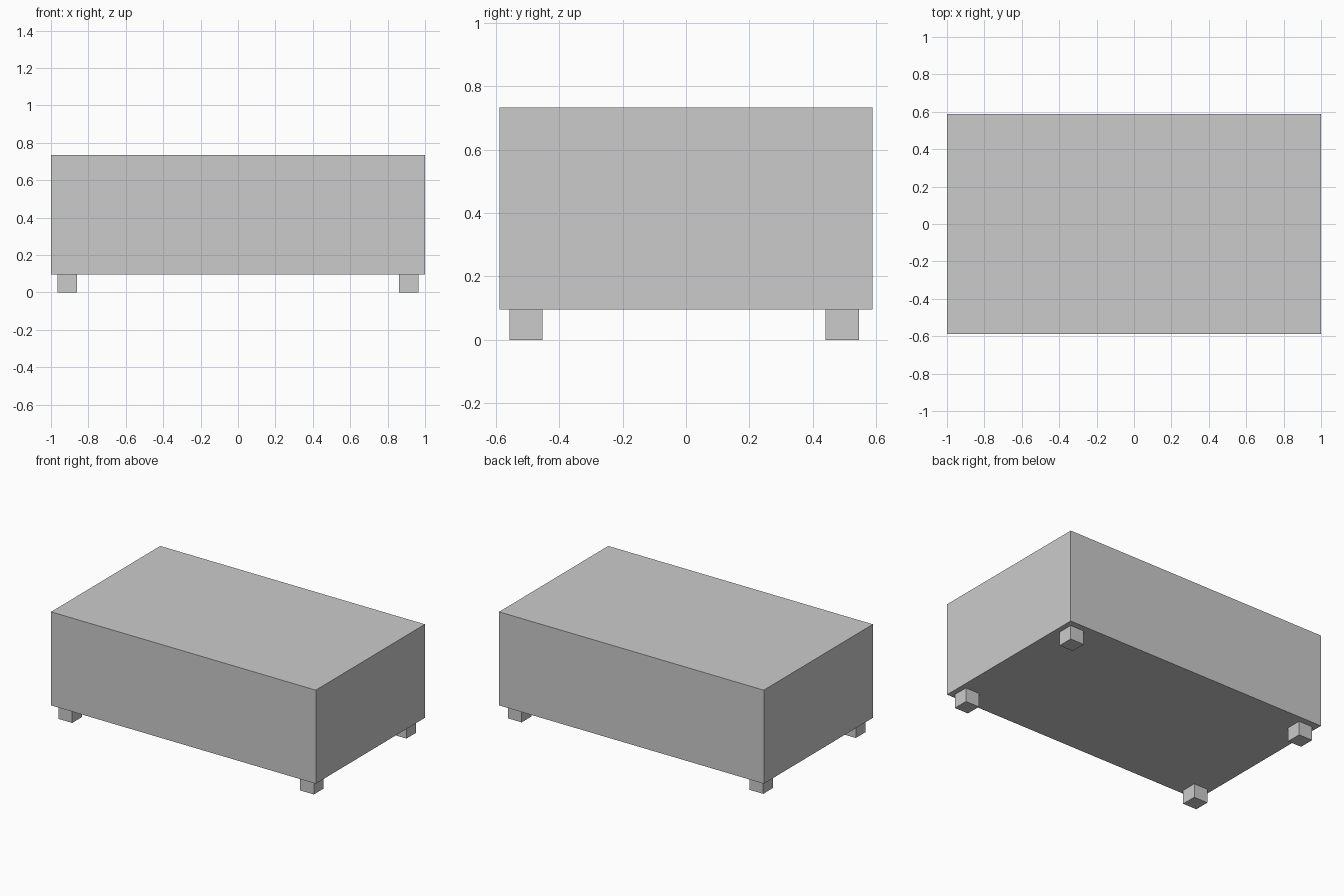
import bpy

if "Cube" in bpy.data.objects:
    bpy.data.objects.remove(bpy.data.objects["Cube"])


def box(name, x, y, z):
    """Axis-aligned box from (min, max) ranges."""
    lo, hi = zip(x, y, z)
    bpy.ops.mesh.primitive_cube_add(size=1, location=[(a + b) / 2 for a, b in zip(lo, hi)])
    ob = bpy.context.object
    ob.name = name
    ob.scale = [b - a for a, b in zip(lo, hi)]
    bpy.ops.object.transform_apply(location=False, rotation=False, scale=True)
    return ob


# Main block
box("body", (-1, 1), (-0.589, 0.589), (0.095, 0.734))

# Four stubby feet, one near each corner, meeting the underside
for side, x in (("left", (-0.966, -0.862)), ("right", (0.86, 0.964))):
    for end, y in (("front", (-0.558, -0.453)), ("back", (0.441, 0.546))):
        box(f"{end}_{side}_foot", x, y, (0, 0.095))
